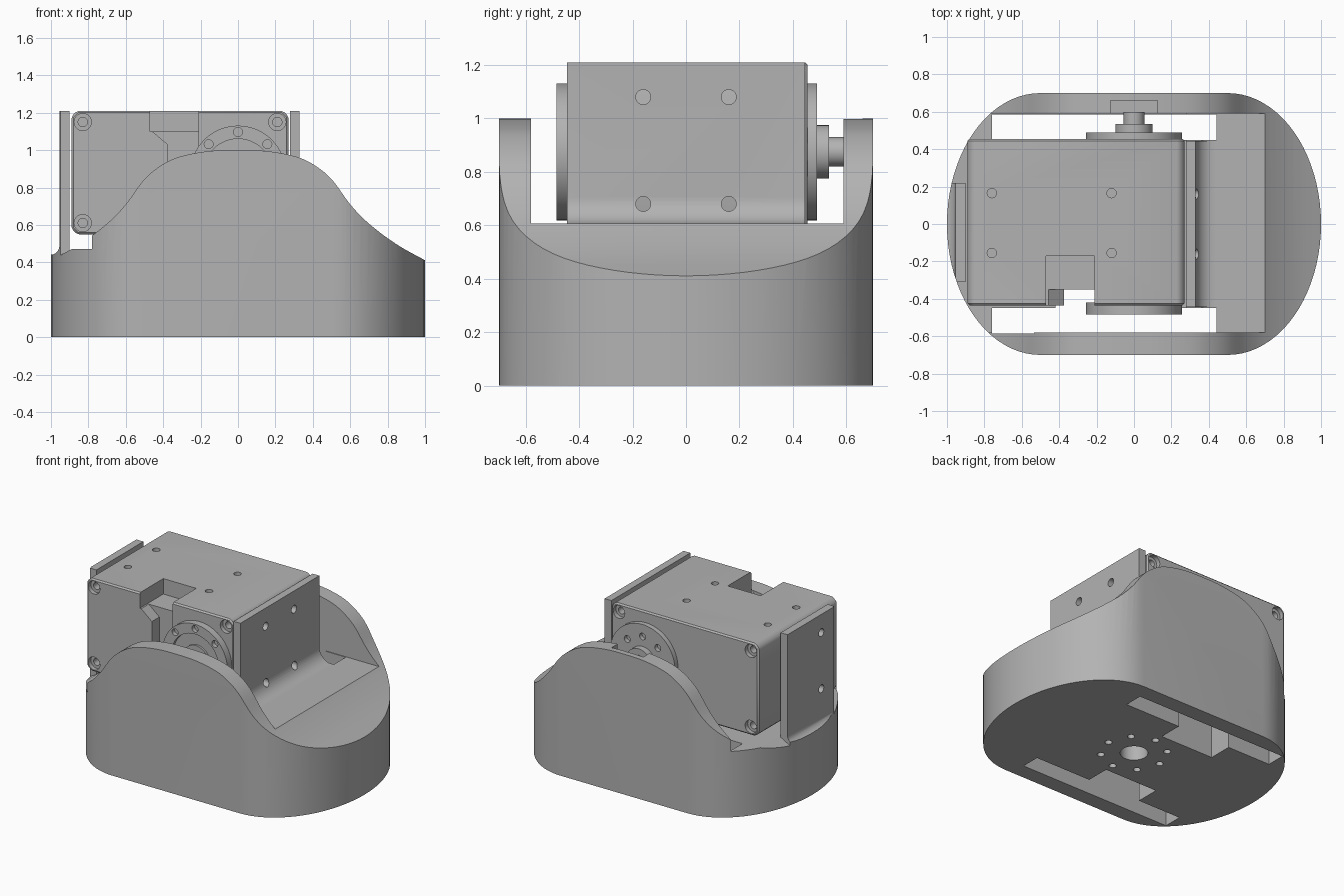
import bpy, bmesh, math
from mathutils import Vector

if "Cube" in bpy.data.objects:
    bpy.data.objects.remove(bpy.data.objects["Cube"], do_unlink=True)

grey = bpy.data.materials.new("plain grey")
grey.use_nodes = True
grey.diffuse_color = (0.45, 0.45, 0.45, 1)
grey.node_tree.nodes["Principled BSDF"].inputs["Base Color"].default_value = (0.45, 0.45, 0.45, 1)


def prism(name, pts, axis, lo, hi):
    """Extrude a 2D outline along an axis: x uses (y, z), y uses (x, z), z uses (x, y)."""
    place = {"x": lambda p, d: (d, p[0], p[1]),
             "y": lambda p, d: (p[0], d, p[1]),
             "z": lambda p, d: (p[0], p[1], d)}[axis]
    bm = bmesh.new()
    bottom = [bm.verts.new(place(p, lo)) for p in pts]
    top = [bm.verts.new(place(p, hi)) for p in pts]
    bm.faces.new(bottom)
    bm.faces.new(top)
    for i in range(len(pts)):
        j = (i + 1) % len(pts)
        bm.faces.new((bottom[i], bottom[j], top[j], top[i]))
    bmesh.ops.recalc_face_normals(bm, faces=bm.faces)
    mesh = bpy.data.meshes.new(name)
    bm.to_mesh(mesh)
    bm.free()
    mesh.materials.append(grey)
    obj = bpy.data.objects.new(name, mesh)
    bpy.context.collection.objects.link(obj)
    return obj


def box(name, x, y, z):
    return prism(name, [(x[0], y[0]), (x[1], y[0]), (x[1], y[1]), (x[0], y[1])], "z", *z)


def arc(u, v, r, start, end, steps, ry=None):
    ry = r if ry is None else ry
    angles = [math.radians(start + (end - start) * i / steps) for i in range(steps + 1)]
    return [(u + r * math.cos(a), v + ry * math.sin(a)) for a in angles]


def cyl(name, axis, u, v, r, lo, hi, steps=24):
    return prism(name, arc(u, v, r, 0, 360, steps)[:-1], axis, lo, hi)


def combine(obj, tool, operation="DIFFERENCE"):
    mod = obj.modifiers.new("combine", "BOOLEAN")
    mod.object, mod.operation, mod.solver = tool, operation, "EXACT"
    bpy.context.view_layer.objects.active = obj
    bpy.ops.object.modifier_apply(modifier=mod.name)
    bpy.data.objects.remove(tool, do_unlink=True)


def ring(u, v, r, count=8):
    return [(u + r * math.cos(math.tau * i / count), v + r * math.sin(math.tau * i / count))
            for i in range(count)]


# Plan outline: straight sides with elliptical ends
outline = arc(0.5, 0, 0.5, -90, 90, 40, 0.7) + arc(-0.5, 0, 0.5, 90, 270, 40, 0.7)

# Bell-shaped side profile, smoothed through a few points
half = [Vector(p) for p in [(0, 1), (0.15, 0.995), (0.3, 0.968), (0.4, 0.925), (0.5, 0.845),
                            (0.6, 0.71), (0.7, 0.607), (0.85, 0.495), (1.02, 0.4)]]
ctrl = [Vector((-half[1].x, half[1].y))] + half + [half[-1] * 2 - half[-2]]
bell = []
for a, b, c, d in zip(ctrl, ctrl[1:], ctrl[2:], ctrl[3:]):
    for i in range(5):
        t = i / 5
        bell.append(0.5 * (2 * b + (c - a) * t + (2 * a - 5 * b + 4 * c - d) * t * t
                           + (3 * b - a - 3 * c + d) * t ** 3))
bell.append(half[-1])
right_side = [(p.x, p.y) for p in bell]
left_side = [(-x, z) for x, z in reversed(right_side[1:])]

# Base shell
base = prism("base", outline, "z", 0, 1.1)
combine(base, prism("profile", [(-1.02, -0.1)] + left_side + right_side + [(1.02, -0.1)],
                    "y", -0.9, 0.9), "INTERSECT")
combine(base, box("cavity", (-1.2, 0.7), (-0.58, 0.59), (0.605, 1.3)))
combine(base, box("well", (-1.2, 0.28), (-0.58, 0.59), (0.47, 1.3)))
for side in (-1, 1):
    y = sorted((side * 0.45, side * 0.585))
    combine(base, box("slot", (-0.76, 0.44), y, (-0.1, 0.8)))
    y = sorted((side * 0.28, side * 0.5))
    combine(base, box("chute", (-0.42, 0), y, (-0.1, 0.8)))
combine(base, box("pin_recess", (-0.125, 0.125), (0.55, 0.66), (0.78, 1.3)))

# Mounting holes in the underside
combine(base, cyl("centre_hole", "z", 0, 0, 0.09, -0.1, 0.2, 32))
for x, y in ring(0, 0, 0.215):
    combine(base, cyl("bolt_hole", "z", x, y, 0.024, -0.1, 0.15, 16))

# Motor body with cut corners
c = 0.03
left, right, low, high = -0.89, 0.27, 0.55, 1.21
motor = prism("motor_body", [(left + c, low), (right - c, low), (right, low + c), (right, high - c),
                             (right - c, high), (left + c, high), (left, high - c), (left, low + c)],
              "y", -0.435, 0.455)
bevel = motor.modifiers.new("edge", "BEVEL")
bevel.width, bevel.segments = 0.01, 1
bpy.context.view_layer.objects.active = motor
bpy.ops.object.modifier_apply(modifier=bevel.name)

# Cable notch and groove on the front
combine(motor, box("notch", (-0.47, -0.21), (-0.6, -0.17), (1.1, 1.4)))
combine(motor, prism("groove", [(-0.47, 1.11), (-0.375, 1.03), (-0.375, 0.4), (-0.21, 0.4),
                                (-0.21, 1.11)], "y", -0.6, -0.35))

# Corner screw recesses, front and back, and threaded holes on top
for x in (-0.83, 0.21):
    for z in (0.61, 1.15):
        for face, way in ((-0.435, 1), (0.455, -1)):
            for r, depth in ((0.046, 0.03), (0.025, 0.1)):
                span = sorted((face - way * 0.05, face + way * depth))
                combine(motor, cyl("screw_hole", "y", x, z, r, *span, 20))
for x in (-0.76, -0.12):
    for y in (-0.155, 0.165):
        combine(motor, cyl("top_hole", "z", x, y, 0.025, 1.14, 1.3, 20))

# Output discs on both faces
axle = 0.875
for name, lo, hi, way in (("front_disc", -0.485, -0.42, -1), ("back_disc", 0.44, 0.49, 1)):
    disc = cyl(name, "y", 0, axle, 0.256, lo, hi, 64)
    face = lo if way < 0 else hi
    if way < 0:
        combine(disc, cyl("dish", "y", 0, axle, 0.185, face - 0.05, face + 0.025, 48))
        cyl("front_hub", "y", 0, axle, 0.1, face + 0.01, face + 0.04, 32)
    span = sorted((face + way * 0.05, face - way * 0.03))
    for x, z in ring(0, axle, 0.222 if way < 0 else 0.17):
        combine(disc, cyl("disc_hole", "y", x, z, 0.024, *span, 16))

# Rear bearing hub and pin
cyl("back_hub", "y", 0, axle, 0.1, 0.48, 0.535, 40)
cyl("back_pin", "y", 0, axle, 0.055, 0.53, 0.6, 32)

# Wide mounting bracket with a fillet into the shelf
wide = prism("wide_bracket", [(0.277, 0.52), (0.277, 1.21), (0.33, 1.21)]
             + arc(0.43, 0.705, 0.1, 180, 270, 10) + [(0.43, 0.52)], "y", -0.445, 0.445)
for y in (-0.16, 0.16):
    for z in (0.68, 1.08):
        combine(wide, cyl("bracket_hole", "x", y, z, 0.028, 0.2, 0.5, 20))

# Narrow mounting bracket, trimmed to the plan outline
narrow = prism("narrow_bracket", [(-0.9, 0.35), (-0.9, 1.21), (-0.955, 1.21)]
               + arc(-1.005, 0.49, 0.05, 0, -90, 8) + [(-1.005, 0.35)], "y", -0.31, 0.22)
combine(narrow, prism("trim", outline, "z", 0, 2), "INTERSECT")
for z in (0.68, 1.08):
    combine(narrow, cyl("bracket_hole", "x", -0.16, z, 0.028, -1.1, -0.8, 20))

# Smooth curved walls and keep hard edges
bpy.ops.object.select_all(action="DESELECT")
for obj in bpy.context.collection.objects:
    if obj.type == "MESH" and grey.name in obj.data.materials:
        obj.select_set(True)
        bpy.context.view_layer.objects.active = obj
bpy.ops.object.shade_smooth_by_angle(angle=math.radians(25))
